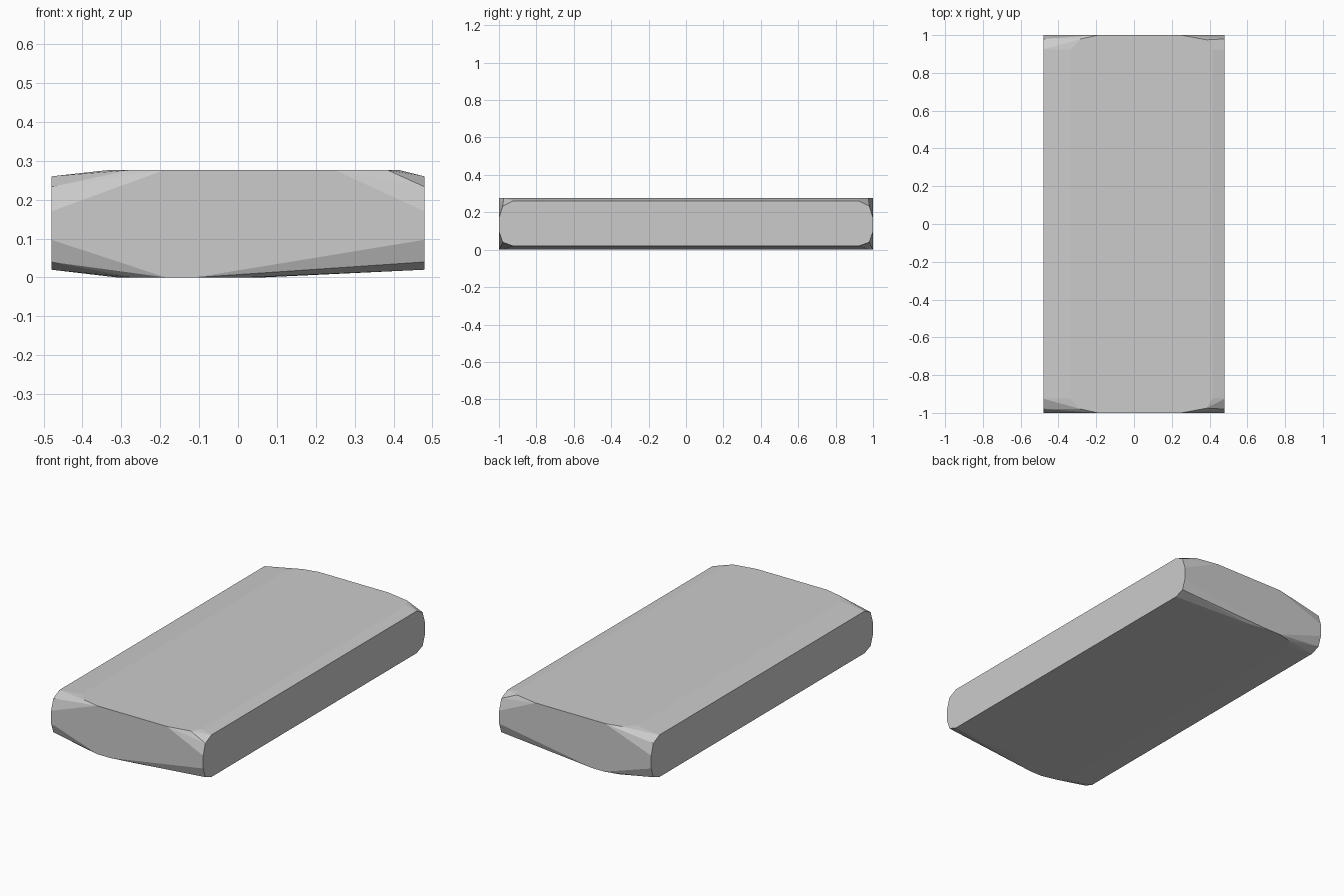
import bpy, bmesh

if "Cube" in bpy.data.objects:
    bpy.data.objects.remove(bpy.data.objects["Cube"])

# Half outlines (mirrored front to back); the slab is the hull around them
side_profile = [(1.0, 0.097), (1.0, 0.17), (0.98, 0.04), (0.98, 0.233), (0.925, 0.02), (0.925, 0.26)]
top_outline = [(-0.19, 1.0), (0.25, 1.0), (-0.28, 0.98), (0.385, 0.975), (-0.335, 0.925), (0.415, 0.925)]
bottom_outline = [(-0.185, 1.0), (-0.11, 1.0), (-0.27, 0.98), (0.02, 0.98), (-0.31, 0.925), (0.06, 0.925)]

points = [(x, y, z) for x in (-0.48, 0.48) for y, z in side_profile]
points += [(x, y, 0.276) for x, y in top_outline]
points += [(x, y, 0.0) for x, y in bottom_outline]

# Slab body
bm = bmesh.new()
for x, y, z in points:
    for s in (-1, 1):
        bm.verts.new((x, s * y, z))
hull = bmesh.ops.convex_hull(bm, input=bm.verts[:])
loose = [v for v in bm.verts if not v.link_faces]
bmesh.ops.delete(bm, geom=loose, context='VERTS')
bmesh.ops.dissolve_limit(bm, angle_limit=0.002, verts=bm.verts[:], edges=bm.edges[:])
bmesh.ops.recalc_face_normals(bm, faces=bm.faces[:])

mesh = bpy.data.meshes.new("slab")
bm.to_mesh(mesh)
bm.free()
slab = bpy.data.objects.new("slab", mesh)
bpy.context.collection.objects.link(slab)
